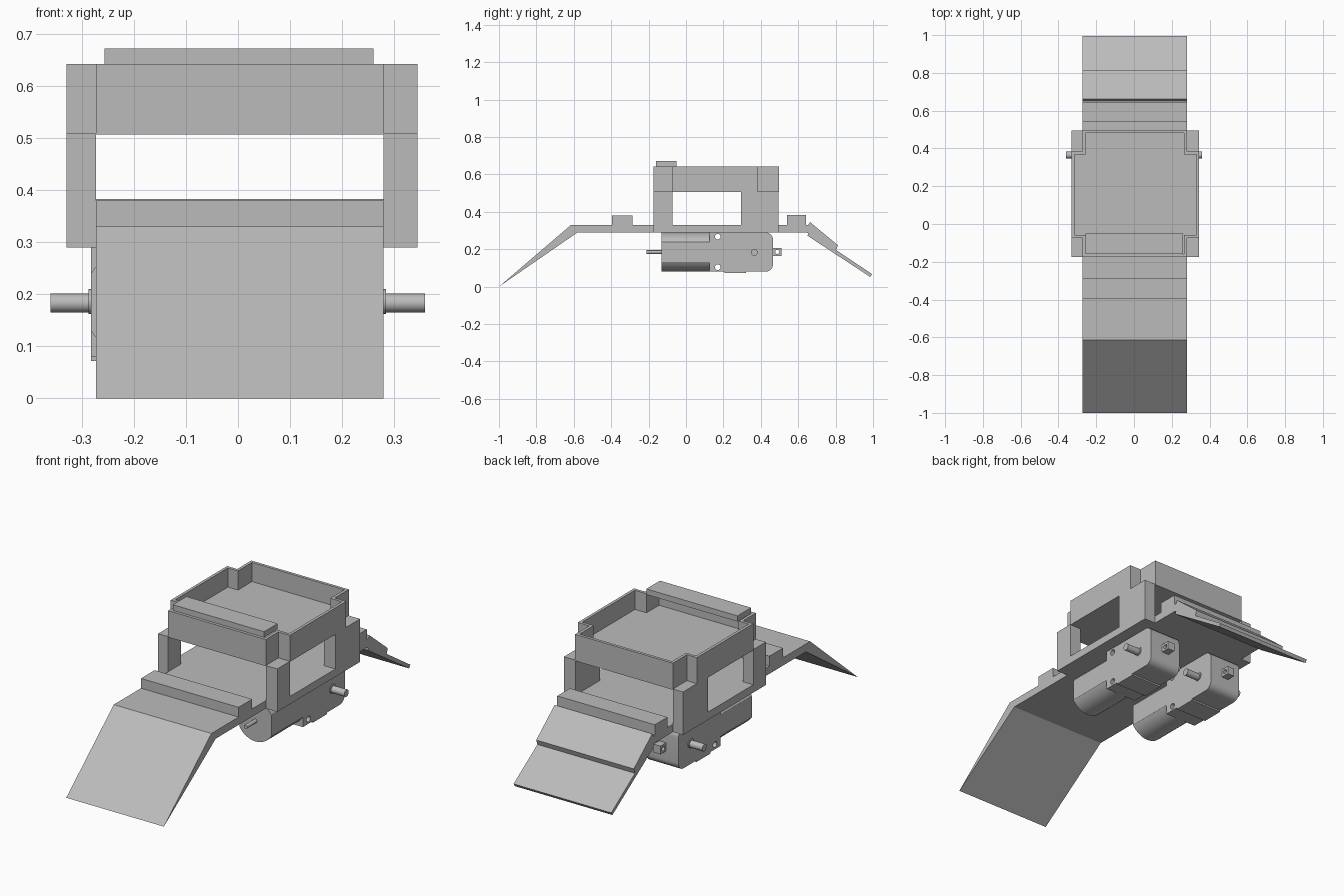
import bpy, bmesh
from math import sin, cos, pi, sqrt, asin

cube = bpy.data.objects.get("Cube")
if cube:
    bpy.data.objects.remove(cube, do_unlink=True)

GREY = (0.5, 0.5, 0.5, 1)
mat = bpy.data.materials.new("plain grey")
mat.use_nodes = True
mat.diffuse_color = GREY
mat.node_tree.nodes["Principled BSDF"].inputs["Base Color"].default_value = GREY


def finish(bm, name, smooth=False):
    bmesh.ops.recalc_face_normals(bm, faces=bm.faces)
    mesh = bpy.data.meshes.new(name)
    bm.to_mesh(mesh)
    bm.free()
    mesh.materials.append(mat)
    obj = bpy.data.objects.new(name, mesh)
    bpy.context.collection.objects.link(obj)
    if smooth:
        bpy.ops.object.select_all(action='DESELECT')
        obj.select_set(True)
        bpy.context.view_layer.objects.active = obj
        bpy.ops.object.shade_smooth_by_angle()
    return obj


def extrude(bm, profile, axis, a, b):
    """Sweep a closed 2D profile from a to b along an axis."""
    place = {'x': lambda p: (a, p[0], p[1]),
             'y': lambda p: (p[0], a, p[1]),
             'z': lambda p: (p[0], p[1], a)}[axis]
    face = bm.faces.new([bm.verts.new(place(p)) for p in profile])
    new = bmesh.ops.extrude_face_region(bm, geom=[face])['geom']
    i = 'xyz'.index(axis)
    for v in new:
        if isinstance(v, bmesh.types.BMVert):
            v.co[i] = b


def prism(name, profile, axis, a, b, smooth=False):
    bm = bmesh.new()
    extrude(bm, profile, axis, a, b)
    return finish(bm, name, smooth)


def rect(a0, a1, b0, b1):
    return [(a0, b0), (a1, b0), (a1, b1), (a0, b1)]


def arc(cx, cy, r, start, end, n):
    return [(cx + r * cos(start + (end - start) * i / n),
             cy + r * sin(start + (end - start) * i / n)) for i in range(n + 1)]


def circle(cx, cy, r, n=24):
    return arc(cx, cy, r, 0, 2 * pi, n)[:-1]


def cut(obj, holes, a, b):
    """Drill round holes through an object along x."""
    bm = bmesh.new()
    for h in holes:
        extrude(bm, circle(*h), 'x', a, b)
    cutter = finish(bm, "hole_cutter")
    cutter.hide_render = True
    mod = obj.modifiers.new("holes", 'BOOLEAN')
    mod.object = cutter
    mod.solver = 'EXACT'
    bpy.context.view_layer.objects.active = obj
    bpy.ops.object.modifier_apply(modifier=mod.name)
    bpy.data.objects.remove(cutter, do_unlink=True)


L, R = -0.273, 0.28          # chassis side edges

# Chassis deck with the sloping front ramp
prism("deck_and_ramp", [(-1, 0), (-0.58, 0.29), (0.65, 0.29), (0.65, 0.33), (-0.615, 0.33)],
      'x', L, R)
prism("front_crossbar", rect(-0.395, -0.285, 0.33, 0.38), 'x', L, R)
prism("rear_crossbar", rect(0.54, 0.642, 0.33, 0.383), 'x', L, R)

# Layered rear flap
prism("rear_flap_lower", [(0.65, 0.272), (0.985, 0.052), (0.995, 0.067), (0.655, 0.295)], 'x', L, R)
prism("rear_flap_upper", [(0.645, 0.29), (0.8, 0.188), (0.812, 0.222), (0.663, 0.345), (0.65, 0.325)],
      'x', L, R)

# Side frames with their windows
frame = [(-0.175, 0.29), (0.495, 0.29), (0.495, 0.51), (0.295, 0.51),
         (0.295, 0.33), (-0.073, 0.33), (-0.073, 0.51), (-0.175, 0.51)]
prism("right_side_frame", frame, 'x', -0.33, L)
prism("left_side_frame", frame, 'x', R, 0.345)

# Cross-shaped open tray
xo0, xo1, yo0, yo1, yi0, yi1 = -0.33, 0.345, -0.175, 0.497, -0.073, 0.383
plan = [(L, yo0), (R, yo0), (R, yi0), (xo1, yi0), (xo1, yi1), (R, yi1),
        (R, yo1), (L, yo1), (L, yi1), (xo0, yi1), (xo0, yi0), (L, yi0)]
bm = bmesh.new()
extrude(bm, plan, 'z', 0.507, 0.643)
bmesh.ops.recalc_face_normals(bm, faces=bm.faces)
top = max(bm.faces, key=lambda f: f.calc_center_median().z)
bmesh.ops.inset_region(bm, faces=[top], thickness=0.015, use_even_offset=True)
top = max((f for f in bm.faces if len(f.verts) == 12), key=lambda f: f.calc_center_median().z)
floor = bmesh.ops.extrude_face_region(bm, geom=[top])['geom']
bmesh.ops.delete(bm, geom=[top], context='FACES_ONLY') if top.is_valid else None
for v in floor:
    if isinstance(v, bmesh.types.BMVert):
        v.co.z = 0.545
finish(bm, "tray")
prism("tray_front_bar", rect(-0.257, 0.26, -0.16, -0.05), 'z', 0.643, 0.672)

# Pair of geared motors under the deck
W, CZ, CR = 0.09, 0.185, 0.105
t = asin(sqrt(CR ** 2 - W ** 2) / CR)
can = arc(0, CZ, CR, t, pi - t, 16) + arc(0, CZ, CR, pi + t, 2 * pi - t, 16)
gear = ([(0.32, 0.08)] + arc(0.425, 0.12, 0.04, -pi / 2, 0, 8)
        + arc(0.425, 0.25, 0.04, 0, pi / 2, 8) + [(0.32, 0.29)])
for side, cx in (("left", 0.19), ("right", -0.193)):
    x0, x1 = cx - W, cx + W
    prism(side + "_motor_can", [(x + cx, z) for x, z in can], 'y', -0.13, 0.125, True)
    prism(side + "_motor_pin", circle(cx, 0.185, 0.01, 16), 'y', -0.21, -0.13, True)
    mount = prism(side + "_motor_mount", rect(0.125, 0.205, 0.08, 0.29), 'x', x0, x1)
    cut(mount, [(0.17, 0.267, 0.015), (0.17, 0.104, 0.015)], x0 - 0.1, x1 + 0.1)
    prism(side + "_gearbox_band", rect(0.205, 0.32, 0.072, 0.29), 'x', x0, x1)
    prism(side + "_gearbox", gear, 'x', x0, x1, True)
    tab = prism(side + "_gearbox_tab", rect(0.465, 0.51, 0.165, 0.207), 'x', cx - 0.02, cx + 0.02)
    cut(tab, [(0.488, 0.186, 0.011)], cx - 0.1, cx + 0.1)
    prism(side + "_axle_boss", circle(0.365, 0.186, 0.024), 'x', x0 - 0.004, x1 + 0.004, True)
    prism(side + "_axle", circle(0.365, 0.183, 0.018), 'x', x0 - 0.077, x1 + 0.079, True)
